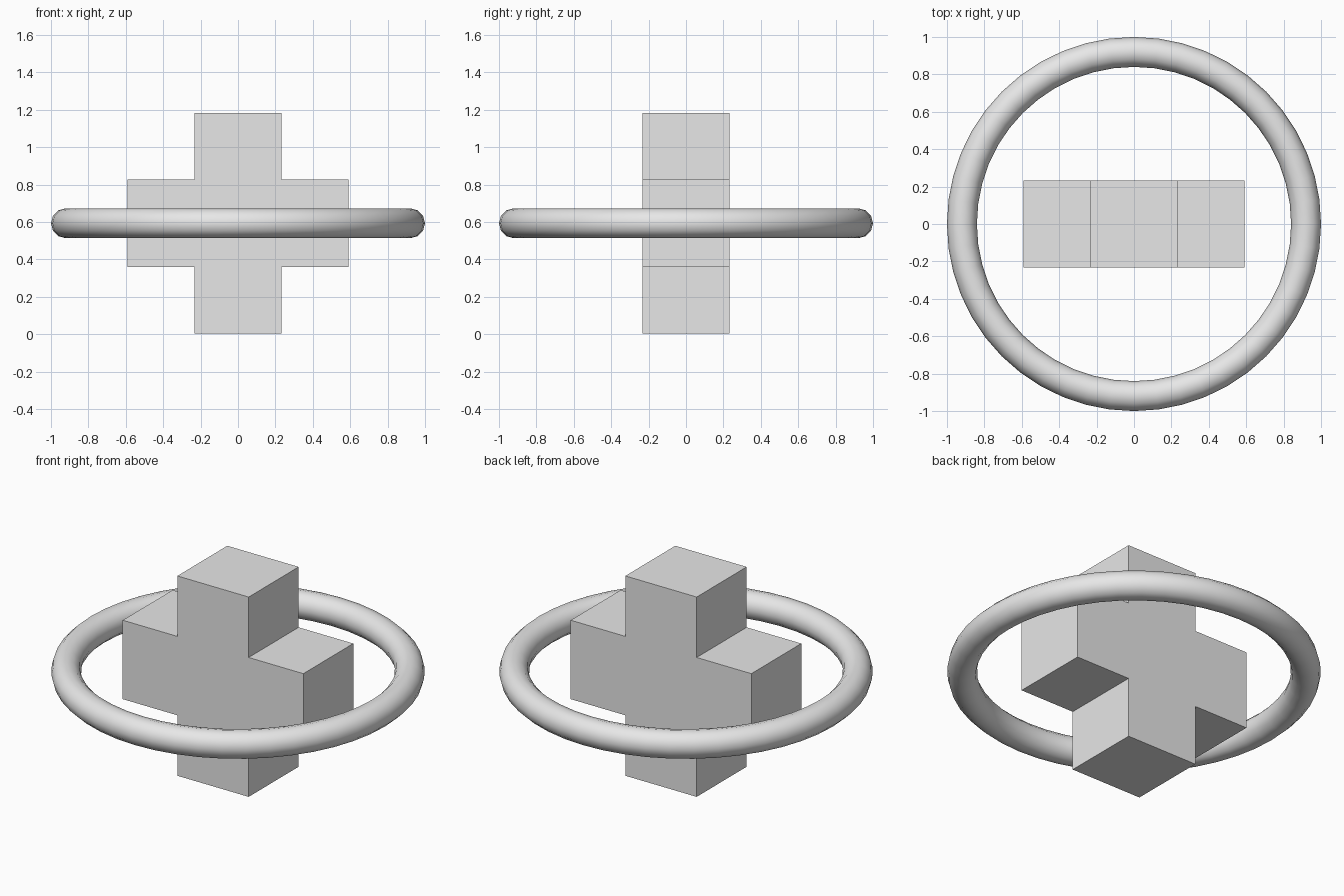
import bpy
import bmesh
import math

cube = bpy.data.objects.get("Cube")
if cube:
    bpy.data.objects.remove(cube, do_unlink=True)

# Single plain grey
grey = bpy.data.materials.new("light_grey")
grey.use_nodes = True
colour = (0.8, 0.8, 0.8, 1)
grey.diffuse_color = colour
grey.node_tree.nodes["Principled BSDF"].inputs["Base Color"].default_value = colour

half = 0.233    # half thickness of every bar
reach = 0.59    # half length of the bars
middle = 0.593  # height of the centre

# Cross body: one quarter of the outline turned four times, then extruded
corners = []
for turn in range(4):
    c, s = round(math.cos(turn * math.pi / 2)), round(math.sin(turn * math.pi / 2))
    for x, z in ((reach, -half), (reach, half), (half, half)):
        corners.append((x * c - z * s, x * s + z * c))

bm = bmesh.new()
face = bm.faces.new([bm.verts.new((x, -half, z)) for x, z in corners])
result = bmesh.ops.extrude_face_region(bm, geom=[face])
moved = [v for v in result["geom"] if isinstance(v, bmesh.types.BMVert)]
bmesh.ops.translate(bm, verts=moved, vec=(0, 2 * half, 0))
bmesh.ops.recalc_face_normals(bm, faces=bm.faces)
mesh = bpy.data.meshes.new("cross_body")
bm.to_mesh(mesh)
bm.free()
body = bpy.data.objects.new("cross_body", mesh)
body.location.z = middle
bpy.context.collection.objects.link(body)
mesh.materials.append(grey)

# Ring around the cross
bpy.ops.mesh.primitive_torus_add(
    major_radius=0.92, minor_radius=0.08,
    major_segments=48, minor_segments=12, location=(0, 0, middle))
ring = bpy.context.object
ring.name = "ring"
ring.data.materials.append(grey)
bpy.ops.object.shade_smooth_by_angle(angle=math.radians(40))
